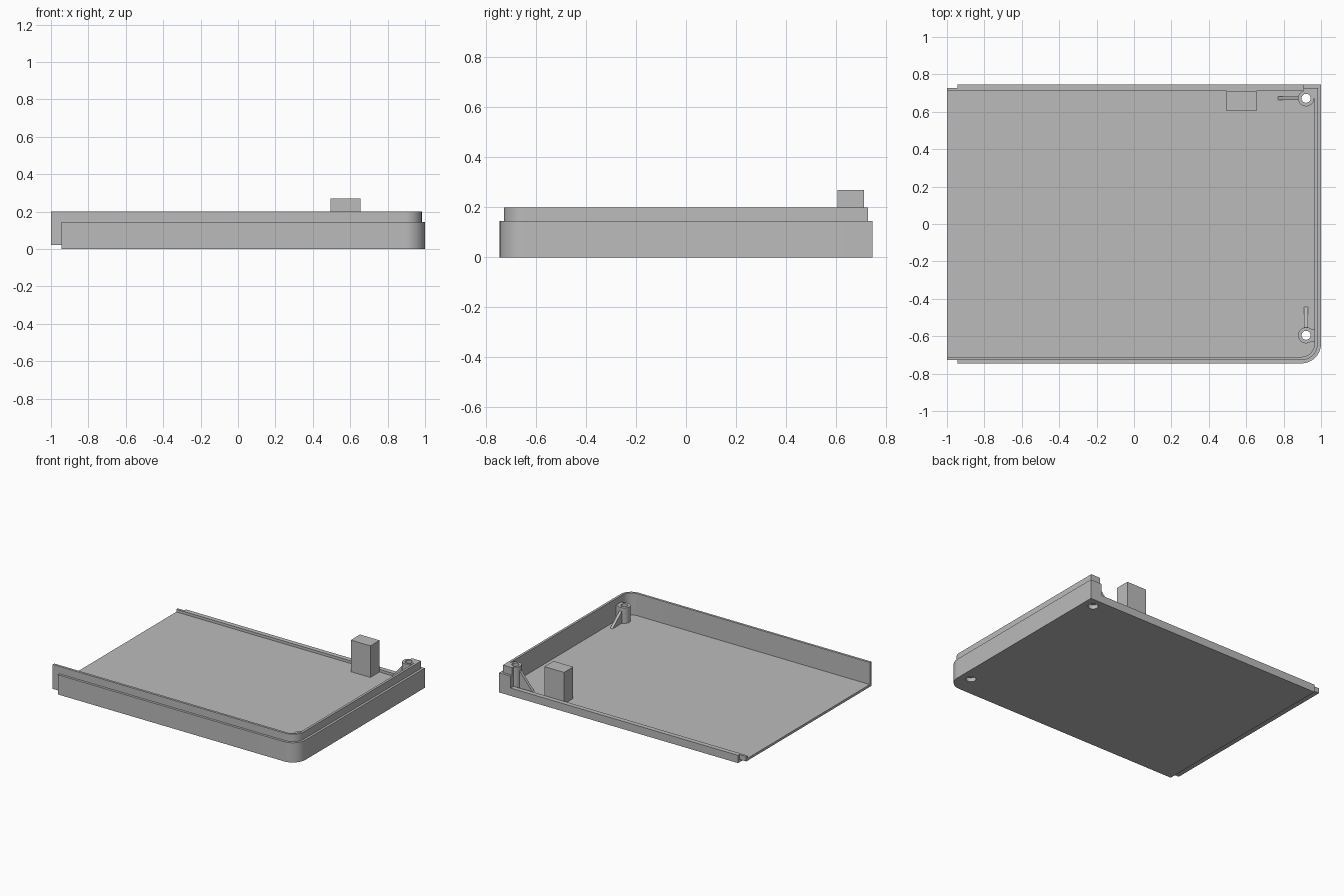
import bpy, bmesh, math
from mathutils import Vector

cube = bpy.data.objects.get("Cube")
if cube:
    bpy.data.objects.remove(cube, do_unlink=True)

grey = bpy.data.materials.new("plain_grey")
grey.use_nodes = True
GREY = (0.5, 0.5, 0.5, 1)
grey.diffuse_color = GREY
grey.node_tree.nodes["Principled BSDF"].inputs["Base Color"].default_value = GREY

BACK, FRONT = 0.745, -0.745   # outer limits in y
SKIN = 0.0175                 # thickness of one wall layer
STEP = -0.945                 # where the outer layer stops
FLOOR = 0.0375


def extrude(name, points, direction):
    """Closed prism from a planar outline of 3D points."""
    bm = bmesh.new()
    face = bm.faces.new([bm.verts.new(p) for p in points])
    out = bmesh.ops.extrude_face_region(bm, geom=[face])
    verts = [v for v in out["geom"] if isinstance(v, bmesh.types.BMVert)]
    bmesh.ops.translate(bm, verts=verts, vec=Vector(direction))
    bmesh.ops.recalc_face_normals(bm, faces=bm.faces)
    mesh = bpy.data.meshes.new(name)
    bm.to_mesh(mesh)
    bm.free()
    mesh.materials.append(grey)
    obj = bpy.data.objects.new(name, mesh)
    bpy.context.collection.objects.link(obj)
    return obj


def prism(name, outline, z0, z1):
    return extrude(name, [(x, y, z0) for x, y in outline], (0, 0, z1 - z0))


def box(name, x0, x1, y0, y1, z0, z1):
    return prism(name, [(x0, y0), (x1, y0), (x1, y1), (x0, y1)], z0, z1)


def circle(x, y, r, n=40):
    return [(x + r * math.cos(2 * math.pi * i / n),
             y + r * math.sin(2 * math.pi * i / n)) for i in range(n)]


def edge_path(inset, x_start, y_end):
    """Front edge, rounded corner and right edge, moved inwards by inset."""
    r = 0.105
    cx, cy = 1 - r, FRONT + r
    arc = [(cx + (r - inset) * math.cos(a), cy + (r - inset) * math.sin(a))
           for a in (math.radians(-90 + 90 * i / 16) for i in range(17))]
    return [(x_start, FRONT + inset)] + arc + [(1 - inset, y_end)]


def plate(name, inset, x_start, z0, z1):
    y_end = BACK - inset
    return prism(name, edge_path(inset, x_start, y_end) + [(x_start, y_end)], z0, z1)


def wall(name, inset, x_start, y_end, z0, z1):
    outer = edge_path(inset, x_start, y_end)
    inner = edge_path(inset + SKIN, x_start, y_end)
    return prism(name, outer + inner[::-1], z0, z1)


# Stepped floor and two-layer wall
base = plate("base_plate", 0, STEP, 0, 0.02)
floor = plate("floor_plate", SKIN, -1, 0.02, FLOOR)
skirt = wall("outer_skirt", 0, STEP, BACK, 0.02, 0.145)
lip = wall("inner_lip", SKIN, -1, BACK - SKIN, 0.02, 0.2)

# Low back wall with its end tab, and the corner post
box("back_wall", STEP, 0.91, BACK - 2 * SKIN, BACK, 0.02, 0.057)
box("back_tab", -1, STEP, BACK - 2 * SKIN, BACK - SKIN, 0.02, 0.057)
box("corner_post_outer", 0.907, 1 - SKIN, BACK - SKIN, BACK, 0.02, 0.145)
box("corner_post_inner", 0.907, 1 - SKIN, BACK - 2 * SKIN, BACK - SKIN, 0.02, 0.2)

# Upright block against the back wall
box("stop_block", 0.495, 0.655, 0.605, 0.712, FLOOR, 0.27)

# Screw bosses, their webs to the wall, and gusset ribs
BX, BACK_Y, FRONT_Y = 0.92, 0.672, -0.595
back_boss = prism("back_boss", circle(BX, BACK_Y, 0.043), 0.02, 0.2)
front_boss = prism("front_boss", circle(BX, FRONT_Y, 0.043), 0.02, 0.152)
back_web = box("back_boss_web", BX, 0.968, BACK_Y, 0.712, 0.02, 0.2)
front_web = box("front_boss_web", BX, 0.968, FRONT_Y - 0.032, FRONT_Y + 0.032, 0.02, 0.152)
extrude("back_rib", [(0.77, 0.662, FLOOR), (0.885, 0.662, FLOOR), (0.885, 0.662, 0.175)],
        (0, 0.02, 0))
extrude("front_rib", [(0.91, -0.445, FLOOR), (0.91, -0.56, FLOOR), (0.91, -0.56, 0.13)],
        (0.02, 0, 0))

# Screw holes with a wider recess underneath
for y, parts in ((BACK_Y, (base, floor, back_boss, back_web)),
                 (FRONT_Y, (base, floor, front_boss, front_web))):
    cutters = [prism("hole_cutter", circle(BX, y, 0.024), -0.1, 0.4),
               prism("recess_cutter", circle(BX, y, 0.034), -0.1, 0.03)]
    for part in parts:
        for cutter in cutters:
            mod = part.modifiers.new("hole", "BOOLEAN")
            mod.operation = "DIFFERENCE"
            mod.solver = "EXACT"
            mod.object = cutter
            bpy.context.view_layer.objects.active = part
            bpy.ops.object.modifier_apply(modifier=mod.name)
    for cutter in cutters:
        bpy.data.objects.remove(cutter, do_unlink=True)

# Smooth the rounded parts, keeping edges sharp
bpy.ops.object.select_all(action="DESELECT")
for obj in (base, floor, skirt, lip, back_boss, front_boss, back_web, front_web):
    obj.select_set(True)
bpy.context.view_layer.objects.active = base
bpy.ops.object.shade_smooth_by_angle(angle=math.radians(30))
bpy.ops.object.select_all(action="DESELECT")
